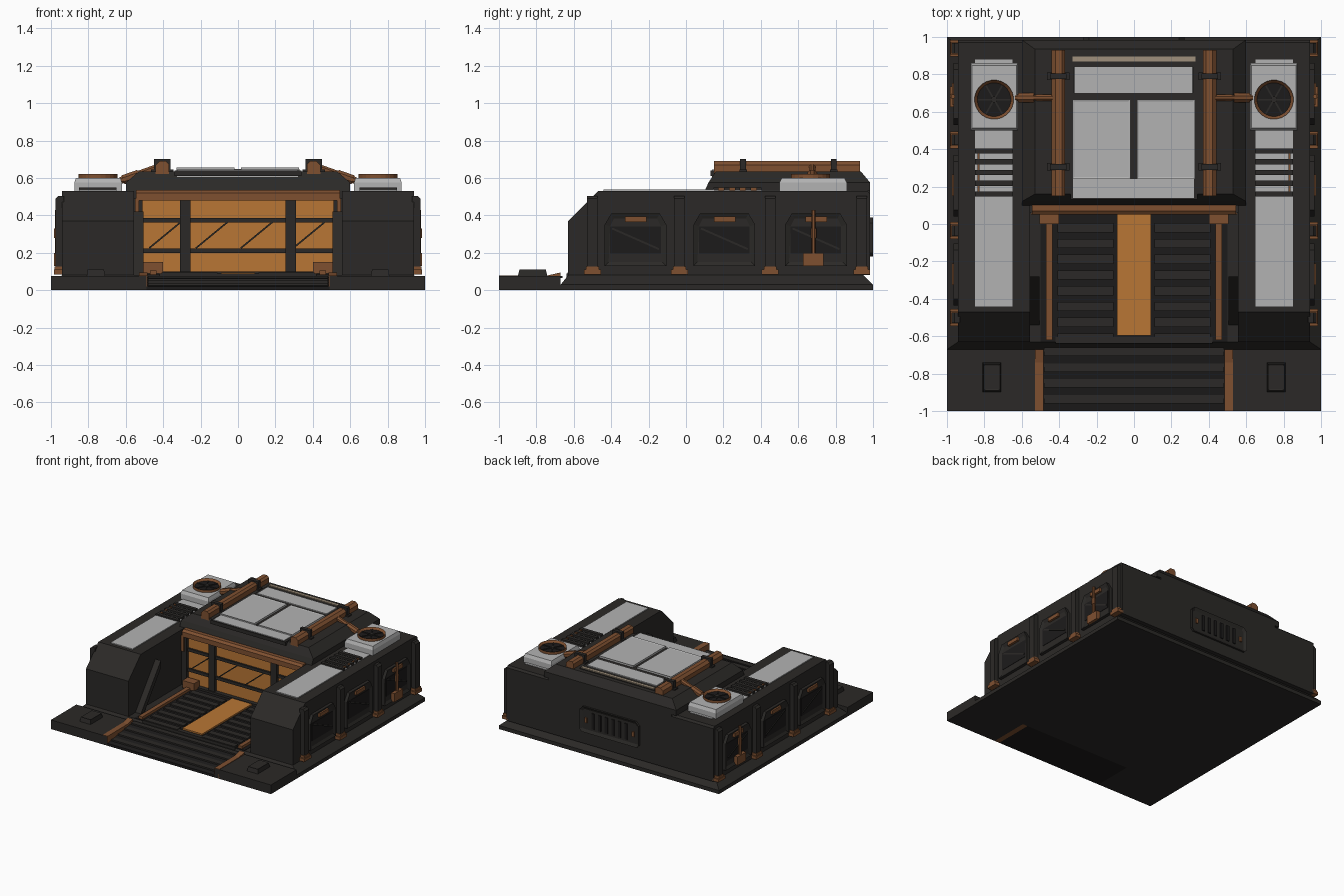
import bpy, bmesh, math
from mathutils import Vector

def mat(name, c):
    m = bpy.data.materials.new(name)
    m.diffuse_color = (*c, 1)
    return m

DARK = mat("dark_metal", (0.024, 0.022, 0.020))
BLACK = mat("recess_black", (0.012, 0.011, 0.011))
BROWN = mat("rust_brown", (0.21, 0.08, 0.03))
AMBER = mat("amber", (0.48, 0.18, 0.035))
LIGHT = mat("light_panel", (0.45, 0.45, 0.45))
BEIGE = mat("beige", (0.35, 0.28, 0.2))

def prism(name, axis, pts, a, b, m, inset=0, depth=0, taper=1.0):
    """Extrude a 2D outline along an axis from a to b; optionally inset and sink the cap at b."""
    def place(p, d):
        return {'x': (d, p[0], p[1]), 'y': (p[0], d, p[1]), 'z': (p[0], p[1], d)}[axis]
    cx = sum(p[0] for p in pts) / len(pts)
    cy = sum(p[1] for p in pts) / len(pts)
    bm = bmesh.new()
    lo = [bm.verts.new(place(p, a)) for p in pts]
    hi = [bm.verts.new(place((cx + (p[0] - cx) * taper, cy + (p[1] - cy) * taper), b)) for p in pts]
    n = len(pts)
    for i in range(n):
        j = (i + 1) % n
        bm.faces.new((lo[i], lo[j], hi[j], hi[i]))
    bm.faces.new(lo)
    cap = bm.faces.new(hi)
    bmesh.ops.recalc_face_normals(bm, faces=bm.faces)
    if inset:
        bmesh.ops.inset_region(bm, faces=[cap], thickness=inset)
        bmesh.ops.translate(bm, verts=cap.verts, vec=-cap.normal * depth)
    me = bpy.data.meshes.new(name)
    bm.to_mesh(me)
    bm.free()
    me.materials.append(m)
    o = bpy.data.objects.new(name, me)
    bpy.context.collection.objects.link(o)
    return o

def box(name, x0, x1, y0, y1, z0, z1, m, **k):
    return prism(name, 'z', [(x0, y0), (x1, y0), (x1, y1), (x0, y1)], z0, z1, m, **k)

def circle(cx, cy, r, n):
    return [(cx + r * math.cos((i + .5) * math.tau / n), cy + r * math.sin((i + .5) * math.tau / n)) for i in range(n)]

def rod(name, p, q, r, m, n=8):
    """Round or square bar between two points."""
    p, q = Vector(p), Vector(q)
    o = prism(name, 'z', circle(0, 0, r, n), 0, (q - p).length, m)
    o.rotation_mode = 'QUATERNION'
    o.rotation_quaternion = (q - p).to_track_quat('Z', 'Y')
    o.location = p
    return o

def frustum(name, lower, upper, z0, z1, m):
    """Block whose top rectangle differs from its bottom rectangle (x0, x1, y0, y1)."""
    o = box(name, *lower, z0, z1, m)
    x0, x1, y0, y1 = upper
    for v, c in zip(list(o.data.vertices)[4:], [(x0, y0), (x1, y0), (x1, y1), (x0, y1)]):
        v.co.x, v.co.y = c
    return o

# Base plate with sloped rim
box("base_plate", -1, 1, -0.67, 1, 0, 0.03, DARK)
frustum("base_slope", (-1, 1, -0.67, 1), (-0.94, 0.94, -0.63, 0.95), 0.03, 0.08, DARK)

# Entry ramp with ridges
prism("entry_ramp", 'x', [(-1, 0), (-1, 0.02), (-0.67, 0.07), (-0.67, 0)], -0.49, 0.49, BLACK)
for i in range(4):
    y = -0.96 + i * 0.085
    z = 0.02 + (y + 1) * 0.15
    box("ramp_ridge", -0.48, 0.48, y, y + 0.045, z, z + 0.012, DARK)

# Central building body and roof
box("central_body", -0.56, 0.56, 0.1, 0.985, 0.08, 0.53, DARK)
frustum("roof_eave", (-0.6, 0.6, 0.1, 0.985), (-0.6, 0.6, 0.12, 0.985), 0.53, 0.575, DARK)
frustum("roof_slope", (-0.6, 0.6, 0.12, 0.985), (-0.53, 0.53, 0.16, 0.935), 0.575, 0.635, DARK)
box("roof_spine", -0.34, 0.34, 0.13, 0.9, 0.61, 0.64, DARK)
box("roof_panel_front", -0.325, 0.32, 0.14, 0.24, 0.6, 0.645, LIGHT)
box("roof_panel_rear", -0.325, 0.32, 0.70, 0.84, 0.6, 0.648, LIGHT, taper=0.98)
box("roof_strip", -0.33, 0.33, 0.87, 0.895, 0.6, 0.648, BEIGE)
for x0 in (-0.33, 0.015):
    box("roof_hatch", x0, x0 + 0.31, 0.24, 0.665, 0.6, 0.655, LIGHT, inset=0.015, depth=0.004)

# Amber door and its frame
box("door_panel", -0.52, 0.52, 0.085, 0.12, 0.1, 0.49, AMBER)
box("door_sill", -0.52, 0.52, 0.05, 0.12, 0.075, 0.1, DARK)
prism("door_header", 'x', [(0.05, 0.48), (0.05, 0.52), (0.07, 0.535), (0.12, 0.535), (0.12, 0.48)], -0.545, 0.545, BROWN)
for z in (0.21, 0.375):
    box("door_crossbar", -0.52, 0.52, 0.07, 0.09, z - 0.012, z + 0.012, DARK)
for x in (-0.39, -0.14, 0.1, 0.38):
    rod("door_diagonal", (x - 0.085, 0.078, 0.225), (x + 0.085, 0.078, 0.365), 0.006, DARK, 4)

# Bay floor
box("bay_floor", -0.5, 0.5, -0.63, 0.08, 0.07, 0.084, BLACK)
box("floor_lip", -0.42, 0.42, -0.64, -0.605, 0.06, 0.09, DARK)
box("floor_stripe", -0.09, 0.09, -0.595, 0.06, 0.08, 0.096, AMBER)

# Rear vent
vent = [(-0.27, 0.2), (-0.25, 0.18), (0.25, 0.18), (0.27, 0.2), (0.27, 0.36), (0.24, 0.39), (-0.24, 0.39), (-0.27, 0.36)]
prism("rear_vent_frame", 'y', vent, 0.98, 1.0, DARK, inset=0.025, depth=0.012)
for i in range(6):
    x = -0.15 + i * 0.06
    box("rear_vent_slat", x - 0.012, x + 0.012, 0.98, 0.996, 0.22, 0.35, BLACK)

wing = [(-0.63, 0.08), (-0.63, 0.37), (-0.47, 0.53), (0.97, 0.53), (0.985, 0.515), (0.985, 0.08)]
panel = [(-0.165, 0.13), (0.165, 0.13), (0.165, 0.35), (0.13, 0.41), (-0.13, 0.41), (-0.165, 0.35)]

for s in (1, -1):
    def sbox(name, x0, x1, *rest, **k):
        a, b = sorted((s * x0, s * x1))
        return box(name, a, b, *rest, **k)

    # Side wing, apron and ramp edging
    prism("side_wing", 'x', wing, s * 0.555, s * 0.94, DARK)
    sbox("front_apron", 0.49, 1, -1, -0.67, 0, 0.075, DARK)
    prism("ramp_edging", 'x', [(-1, 0), (-1, 0.078), (-0.74, 0.079), (-0.67, 0.095), (-0.67, 0)], s * 0.485, s * 0.53, BROWN)
    sbox("apron_pad", 0.71, 0.81, -0.9, -0.74, 0.07, 0.11, DARK, taper=0.88, inset=0.01, depth=0.004)

    # Floor slats, guide rails and wall braces
    for i in range(8):
        y = -0.02 - i * 0.0905 * 0.93
        sbox("floor_slat", 0.11, 0.41, y - 0.025, y + 0.025, 0.08, 0.094, DARK)
    sbox("guide_rail", 0.435, 0.47, -0.62, 0.05, 0.08, 0.105, BROWN)
    sbox("rail_stop", 0.40, 0.505, 0.0, 0.07, 0.09, 0.15, BROWN)
    prism("wall_brace", 'x', [(-0.54, 0.08), (-0.49, 0.08), (-0.28, 0.36), (-0.28, 0.42)], s * 0.505, s * 0.56, DARK)
    sbox("door_jamb", 0.51, 0.56, 0.06, 0.12, 0.08, 0.49, DARK)
    sbox("jamb_trim", 0.53, 0.552, 0.05, 0.1, 0.36, 0.49, BROWN)
    sbox("door_post", 0.255, 0.31, 0.06, 0.09, 0.1, 0.48, DARK)
    sbox("vent_light", 0.205, 0.225, 0.98, 0.998, 0.26, 0.30, BROWN)

    # Wing roof: light strip, louvres, fan unit
    sbox("wing_strip", 0.65, 0.85, -0.44, 0.15, 0.52, 0.538, LIGHT)
    sbox("wing_strip_rear", 0.65, 0.85, 0.15, 0.88, 0.52, 0.534, LIGHT)
    for i in range(5):
        y = 0.16 + i * 0.0575
        sbox("louvre", 0.65, 0.85, y - 0.014, y + 0.014, 0.53, 0.55, DARK)
    sbox("louvre_rail", 0.825, 0.837, 0.15, 0.4, 0.53, 0.548, BROWN)
    sbox("fan_base", 0.62, 0.875, 0.5, 0.86, 0.53, 0.575, LIGHT)
    sbox("fan_top", 0.62, 0.875, 0.5, 0.86, 0.575, 0.6, LIGHT, taper=0.93)
    c = s * 0.748
    prism("fan_ring", 'z', circle(c, 0.665, 0.105, 24), 0.59, 0.622, BROWN, inset=0.016, depth=0.02)
    prism("fan_well", 'z', circle(c, 0.665, 0.09, 24), 0.6, 0.606, BLACK)
    prism("fan_hub", 'z', circle(c, 0.665, 0.018, 8), 0.6, 0.615, DARK)
    for i in range(3):
        t = i * math.pi / 3
        d = Vector((math.cos(t), math.sin(t), 0)) * 0.088
        o = Vector((c, 0.665, 0.607))
        rod("fan_blade", o - d, o + d, 0.006, DARK, 4)

    # Roof beam, clamps and duct to the fan
    beam = [(s * 0.37, 0.62), (s * 0.37, 0.675), (s * 0.385, 0.69), (s * 0.42, 0.69), (s * 0.44, 0.67), (s * 0.44, 0.62)]
    prism("roof_beam", 'y', beam, 0.15, 0.93, BROWN)
    for y in (0.305, 0.79):
        sbox("beam_clamp", 0.36, 0.45, y - 0.015, y + 0.015, 0.62, 0.702, DARK)
        sbox("clamp_foot", 0.345, 0.465, y - 0.02, y + 0.02, 0.62, 0.645, DARK)
    rod("fan_duct", (s * 0.42, 0.675, 0.66), (s * 0.63, 0.675, 0.585), 0.02, BROWN)
    rod("duct_collar", (s * 0.53, 0.675, 0.62), (s * 0.615, 0.675, 0.59), 0.027, BROWN)

    # Outer wall posts with feet
    for y in (-0.5, -0.035, 0.45, 0.94):
        post = [(0.93, 0.09), (0.975, 0.09), (0.975, 0.49), (0.96, 0.505), (0.93, 0.505)]
        prism("wall_post", 'y', [(s * a, b) for a, b in post], y - 0.028, y + 0.028, DARK)
        sbox("post_foot", 0.93, 0.985, y - 0.045, y + 0.045, 0.085, 0.11, BROWN)
        sbox("post_foot_top", 0.93, 0.98, y - 0.034, y + 0.034, 0.11, 0.128, BROWN)

    # Outer wall panels
    for y in (-0.27, 0.205, 0.695):
        prism("wall_panel", 'x', [(a + y, b) for a, b in panel], s * 0.93, s * 0.965, DARK, inset=0.03, depth=0.012)
        prism("panel_recess", 'x', [(y - 0.135, 0.195), (y + 0.135, 0.195), (y + 0.135, 0.34), (y - 0.135, 0.34)],
              s * 0.94, s * 0.956, BLACK)
        rod("panel_strut", (s * 0.957, y - 0.125, 0.33), (s * 0.957, y + 0.125, 0.22), 0.007, DARK, 4)
        sbox("panel_handle", 0.94, 0.972, y - 0.055, y + 0.06, 0.365, 0.395, BROWN)

    # Valve pipe on the rear panel
    rod("valve_pipe", (s * 0.968, 0.682, 0.18), (s * 0.968, 0.682, 0.43), 0.012, BROWN)
    rod("valve_collar", (s * 0.968, 0.682, 0.28), (s * 0.968, 0.682, 0.33), 0.016, BROWN)
    sbox("valve_box", 0.94, 0.985, 0.625, 0.735, 0.13, 0.2, BROWN)
